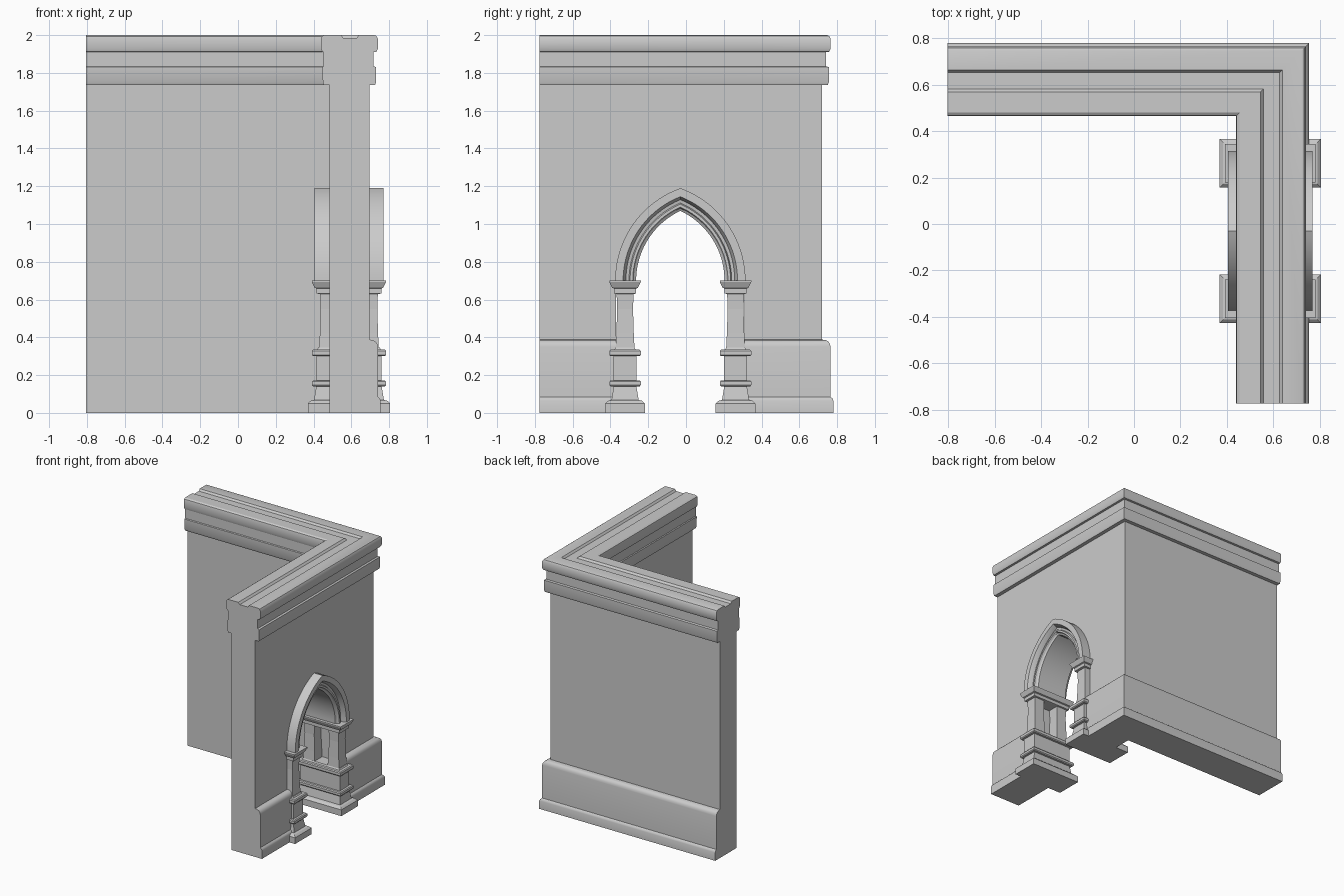
import bpy, bmesh
from math import acos, cos, sin, radians

cube = bpy.data.objects.get("Cube")
if cube:
    bpy.data.objects.remove(cube)

stone = bpy.data.materials.new("grey stone")
stone.use_nodes = True
GREY = (0.6, 0.6, 0.6, 1)
stone.diffuse_color = GREY
stone.node_tree.nodes["Principled BSDF"].inputs["Base Color"].default_value = GREY

CX, CY, SPRING = 0.5875, -0.03, 0.70   # doorway centre and springing height
SHIFT = 0.175                          # arc centres lie this far past the middle


def skin(name, rings, smooth=True):
    """Closed solid through a row of equal point rings."""
    bm = bmesh.new()
    loops = [[bm.verts.new(p) for p in ring] for ring in rings]
    n = len(loops[0])
    for a, b in zip(loops, loops[1:]):
        for i in range(n):
            j = (i + 1) % n
            bm.faces.new((a[i], a[j], b[j], b[i]))
    bm.faces.new(loops[0])
    bm.faces.new(loops[-1])
    bmesh.ops.recalc_face_normals(bm, faces=bm.faces)
    mesh = bpy.data.meshes.new(name)
    bm.to_mesh(mesh)
    bm.free()
    mesh.materials.append(stone)
    obj = bpy.data.objects.new(name, mesh)
    bpy.context.collection.objects.link(obj)
    if smooth:
        round_off(obj)
    return obj


def round_off(obj):
    bpy.ops.object.select_all(action='DESELECT')
    obj.select_set(True)
    bpy.context.view_layer.objects.active = obj
    bpy.ops.object.shade_smooth_by_angle(angle=radians(32))


def arc_point(r, t):
    """Point on a pointed arch of half width r; t from -1 to 1, apex at 0."""
    big = r + SHIFT
    a = acos(SHIFT / big) * (1 - abs(t))
    side = -1 if t < 0 else 1
    return CY + side * (big * cos(a) - SHIFT), SPRING + big * sin(a)


def block(name, cx, cy, levels):
    """Stack of rectangles: (height, half depth, half width)."""
    rings = [[(cx + sx * hx, cy + sy * hy, z)
              for sx, sy in ((-1, -1), (1, -1), (1, 1), (-1, 1))]
             for z, hx, hy in levels]
    return skin(name, rings, False)


# Corner wall: plinth, body and cornice swept round a mitred corner
outer = [(.755, 0), (.755, .065), (.75, .077), (.74, .085), (.74, .35), (.737, .365),
         (.728, .378), (.715, .385), (.695, .388), (.695, 1.735), (.725, 1.735),
         (.731, 1.75), (.731, 1.83), (.717, 1.835), (.717, 1.91), (.733, 1.912),
         (.741, 1.93), (.741, 1.98), (.733, 1.995), (.722, 2.0)]
groove = [(.64, 2.0), (.628, 1.985), (.558, 1.985), (.545, 2.0)]
inner = [(.455, 2.0), (.443, 1.992), (.44, 1.98), (.44, 1.93), (.446, 1.912),
         (.453, 1.91), (.453, 1.835), (.447, 1.83), (.449, 1.75), (.456, 1.735),
         (.485, 1.735), (.485, 0)]
section = outer + groove + inner
wall = skin("corner_wall", [[(u, -.775, z) for u, z in section],
                            [(u, u + .025, z) for u, z in section],
                            [(-.805, u + .025, z) for u, z in section]], False)

# Doorway cut through the right arm
outline = [(CY - .34, -.1)] + [arc_point(.34, i / 16) for i in range(-16, 17)]
outline.append((CY + .34, -.1))
cutter = skin("doorway_cutter", [[(x, y, z) for y, z in outline] for x in (.3, .9)], False)
cutter.hide_render = True
cut = wall.modifiers.new("doorway", 'BOOLEAN')
cut.object, cut.operation, cut.solver = cutter, 'DIFFERENCE', 'EXACT'
bpy.context.view_layer.objects.active = wall
bpy.ops.object.modifier_apply(modifier=cut.name)
bpy.data.objects.remove(cutter)
round_off(wall)

# Pointed arch with moulded faces on both sides
face = [(.345, .1825), (.303, .1825), (.294, .165), (.288, .143), (.272, .14),
        (.266, .155), (.252, .155), (.246, .14), (.234, .132)]
moulding = face + [(r, -d) for r, d in reversed(face)]
rings = []
for i in range(-20, 21):
    ring = []
    for r, d in moulding:
        y, z = arc_point(r, i / 20)
        ring.append((CX + d, y, z))
    rings.append(ring)
skin("pointed_arch", rings)

# Jambs: pedestal, paired shafts and capital on each side
DEEP = .113   # extra half depth through the wall
pedestal = [(0, .105), (.05, .105), (.064, .09), (.068, .072), (.14, .06), (.14, .077),
            (.147, .083), (.165, .083), (.172, .077), (.172, .06), (.3, .06), (.3, .077),
            (.307, .083), (.328, .083), (.335, .077), (.335, .056), (.345, .05)]
capital = [(.63, .048), (.632, .058), (.658, .058), (.662, .068), (.692, .083), (.70, .083)]
for side, name in ((-1, "front"), (1, "rear")):
    y = CY + side * .2925
    block(name + "_pedestal", CX, y, [(z, h + DEEP, h) for z, h in pedestal])
    block(name + "_capital", CX, y, [(z, h + DEEP, h) for z, h in capital])
    for turn, place in ((-1, "inner"), (1, "outer")):
        block(f"{name}_{place}_shaft", CX + turn * .108, y,
              [(.34, .05, .05), (.42, .046, .046), (.55, .042, .042), (.635, .045, .045)])
